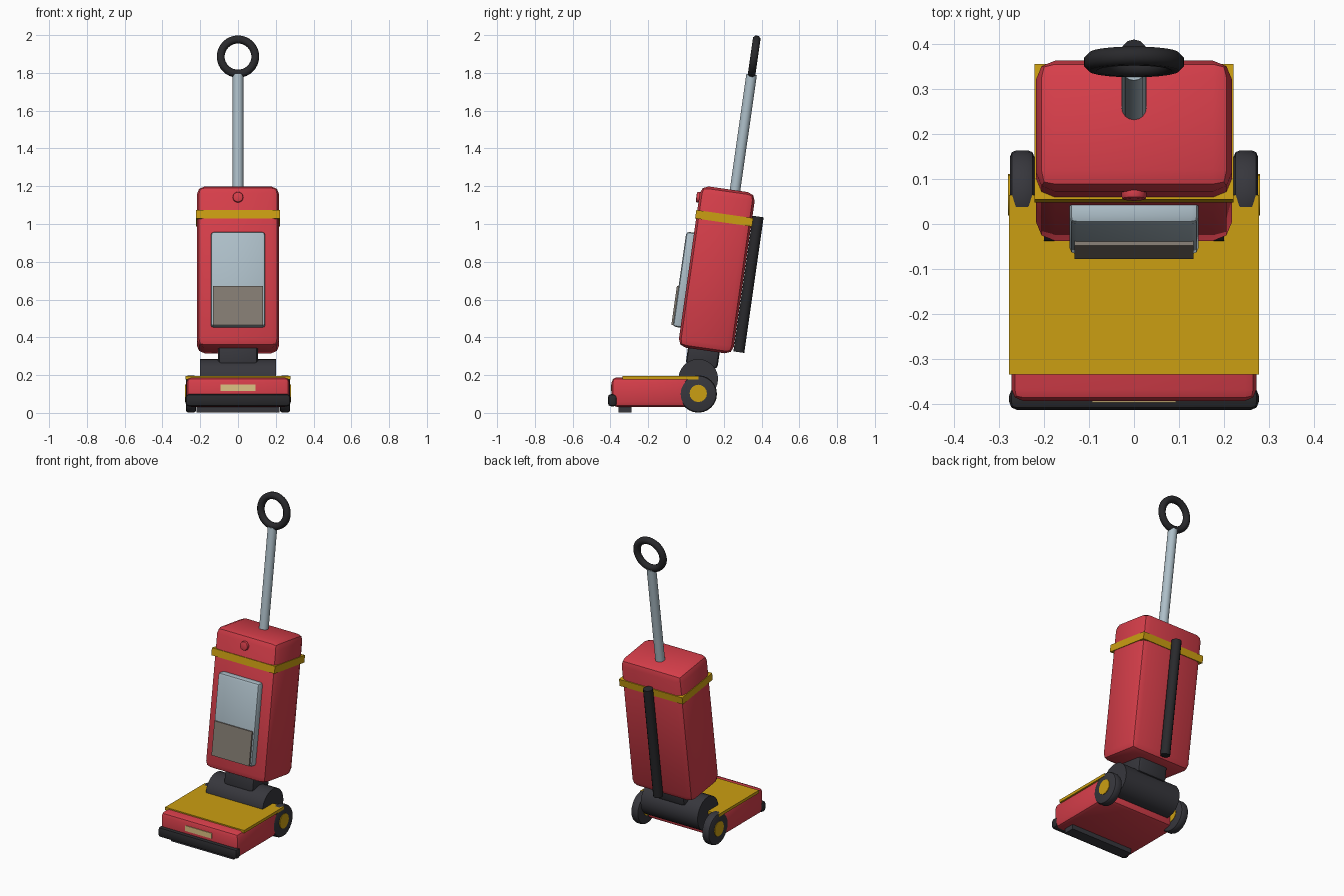
import bpy, bmesh, math
from mathutils import Matrix, Vector

cube = bpy.data.objects.get("Cube")
if cube:
    bpy.data.objects.remove(cube, do_unlink=True)


def material(name, r, g, b):
    m = bpy.data.materials.new(name)
    m.use_nodes = True
    m.diffuse_color = (r, g, b, 1)
    bsdf = next(n for n in m.node_tree.nodes if n.type == 'BSDF_PRINCIPLED')
    bsdf.inputs["Base Color"].default_value = (r, g, b, 1)
    bsdf.inputs["Roughness"].default_value = 0.6
    return m


RED = material("red plastic", 0.67, 0.048, 0.068)
YELLOW = material("yellow trim", 0.60, 0.345, 0.006)
STEEL = material("pale blue grey", 0.42, 0.52, 0.58)
CHARCOAL = material("charcoal", 0.038, 0.038, 0.046)
BLACK = material("soft black", 0.022, 0.022, 0.025)
TAUPE = material("dust taupe", 0.23, 0.20, 0.17)
CREAM = material("cream", 0.73, 0.55, 0.23)

# Upright parts share one frame, leaning back from the body centre
LEAN = Matrix.Translation((0, 0.163, 0.757)) @ Matrix.Rotation(-0.142, 4, 'X')
FLAT = Matrix.Identity(4)


def finish(name, bm, mat, frame, angle=35):
    bmesh.ops.recalc_face_normals(bm, faces=bm.faces)
    bm.transform(frame)
    mesh = bpy.data.meshes.new(name)
    bm.to_mesh(mesh)
    bm.free()
    mesh.materials.append(mat)
    ob = bpy.data.objects.new(name, mesh)
    bpy.context.collection.objects.link(ob)
    bpy.ops.object.select_all(action='DESELECT')
    ob.select_set(True)
    bpy.context.view_layer.objects.active = ob
    bpy.ops.object.shade_smooth_by_angle(angle=math.radians(angle))
    return ob


def box(name, size, center, mat, frame=FLAT, bevel=0, segments=2):
    bm = bmesh.new()
    bmesh.ops.create_cube(bm, size=1)
    bm.transform(Matrix.Translation(center) @ Matrix.Diagonal((*size, 1)))
    if bevel:
        bmesh.ops.bevel(bm, geom=bm.edges[:], offset=bevel, segments=segments,
                        profile=0.5, affect='EDGES')
    return finish(name, bm, mat, frame)


def cylinder(name, radius, length, center, axis, mat, frame=FLAT, sides=24, bevel=0):
    bm = bmesh.new()
    bmesh.ops.create_cone(bm, cap_ends=True, segments=sides, radius1=radius,
                          radius2=radius, depth=length)
    if bevel:
        rims = [e for e in bm.edges if any(len(f.verts) > 4 for f in e.link_faces)]
        bmesh.ops.bevel(bm, geom=rims, offset=bevel, segments=2,
                        profile=0.5, affect='EDGES')
    turn = Vector((0, 0, 1)).rotation_difference(Vector(axis)).to_matrix().to_4x4()
    bm.transform(Matrix.Translation(center) @ turn)
    return finish(name, bm, mat, frame)


def ring(name, major, minor, center, mat, frame, steps=32, sides=8):
    # Circle in the xz plane, spun about the y axis
    bm = bmesh.new()
    loop = []
    for i in range(sides):
        a = math.tau * (i + 0.5) / sides
        loop.append(bm.verts.new((major + minor * math.cos(a), minor * math.sin(a), 0)))
    edges = [bm.edges.new((loop[i], loop[(i + 1) % sides])) for i in range(sides)]
    bmesh.ops.spin(bm, geom=loop + edges, cent=(0, 0, 0), axis=(0, 1, 0),
                   angle=math.tau, steps=steps, use_merge=True)
    bmesh.ops.remove_doubles(bm, verts=bm.verts, dist=0.0001)
    bm.transform(Matrix.Translation(center))
    return finish(name, bm, mat, frame, 50)


# Floor head
box("floor_head", (0.545, 0.455, 0.155), (0, -0.166, 0.11), RED, bevel=0.025)
box("head_cover", (0.556, 0.4, 0.018), (0, -0.135, 0.186), YELLOW)
box("bumper", (0.556, 0.05, 0.065), (0, -0.389, 0.067), BLACK, bevel=0.018)
box("brush_strip", (0.44, 0.07, 0.04), (0, -0.323, 0.023), CHARCOAL)
box("front_badge", (0.186, 0.009, 0.034), (0, -0.393, 0.134), CREAM)

# Wheels with hubs
for side, label in ((1, "left"), (-1, "right")):
    cylinder(f"{label}_wheel", 0.099, 0.054, (side * 0.249, 0.065, 0.1), (1, 0, 0),
             CHARCOAL, bevel=0.014)
    cylinder(f"{label}_hub", 0.046, 0.06, (side * 0.25, 0.065, 0.103), (1, 0, 0),
             YELLOW, sides=16)

# Motor and pivot neck
cylinder("motor_housing", 0.105, 0.4, (0, 0.065, 0.18), (1, 0, 0), CHARCOAL)
box("pivot_neck", (0.21, 0.17, 0.15), (0, -0.008, -0.445), CHARCOAL, LEAN, bevel=0.02)

# Upright body
box("body", (0.436, 0.294, 0.862), (0, 0, 0), RED, LEAN, bevel=0.042)
box("trim_band", (0.444, 0.304, 0.045), (0, 0, 0.276), YELLOW, LEAN)
cylinder("power_button", 0.028, 0.03, (0, -0.147, 0.367), (0, 1, 0), RED, LEAN,
         sides=16, bevel=0.007)

# Dust window with filled lower part
box("dust_window", (0.288, 0.06, 0.508), (0, -0.158, -0.076), STEEL, LEAN, bevel=0.016)
box("dust_fill", (0.264, 0.02, 0.21), (0, -0.187, -0.218), TAUPE, LEAN)

# Rear hose
cylinder("rear_hose", 0.029, 0.725, (0, 0.177, -0.052), (0, 0, 1), BLACK, LEAN, sides=12)

# Handle tube and grip
cylinder("handle_tube", 0.028, 0.66, (0, 0.036, 0.72), (0, 0, 1), STEEL, LEAN, sides=16)
ring("handle_grip", 0.0915, 0.022, (0, 0.036, 1.146), BLACK, LEAN)
